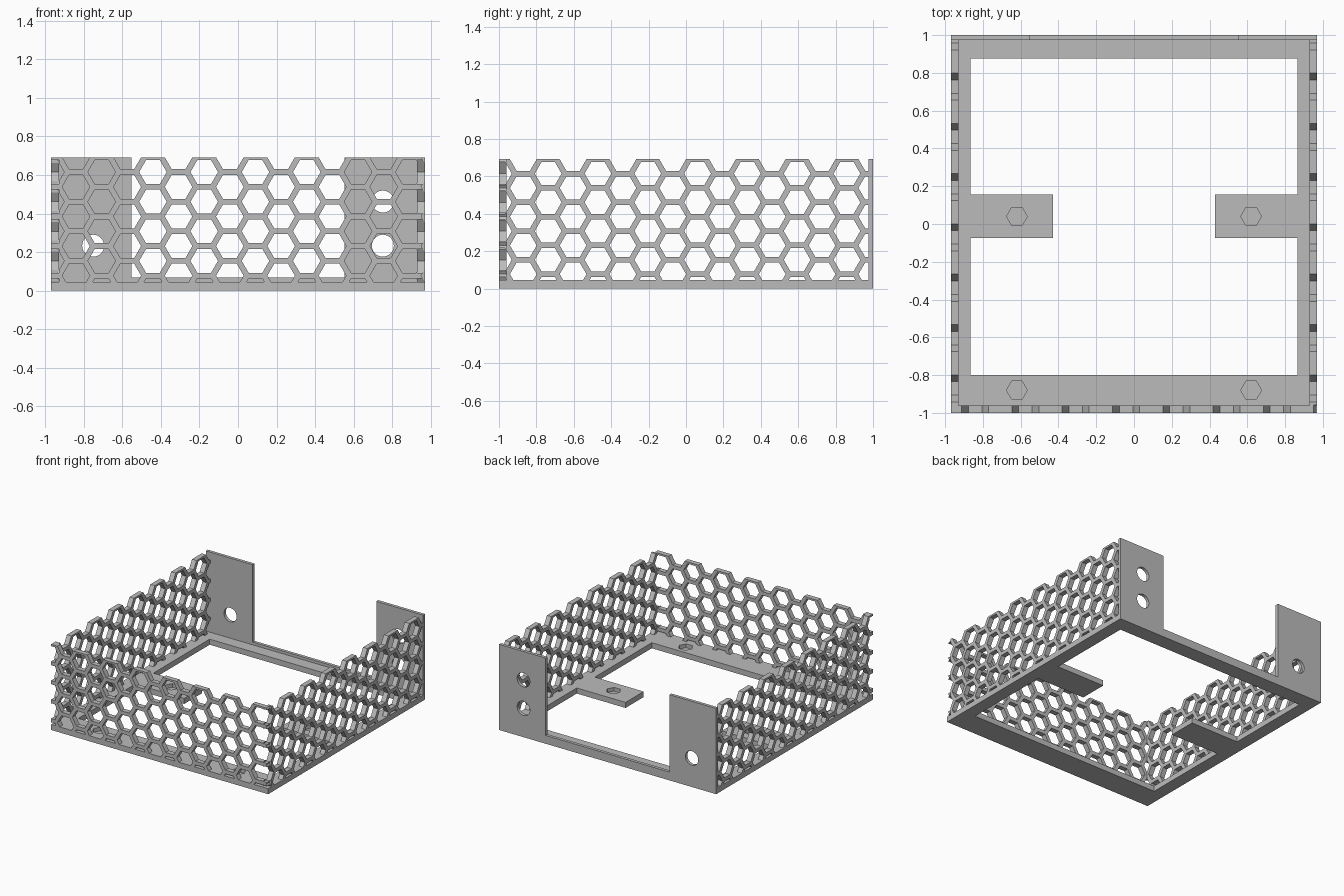
import bpy, bmesh, math
from mathutils import Vector

if "Cube" in bpy.data.objects:
    bpy.data.objects.remove(bpy.data.objects["Cube"])

W, D, TOP, FLOOR = 0.97, 1.0, 0.692, 0.045
WALL, PLATE = 0.04, 0.025
COL = 0.1331                    # spacing of hexagon columns
ROW = COL * 2 / math.sqrt(3)    # spacing of hexagons in a column
R = 0.0715                      # hexagon hole radius

grey = bpy.data.materials.new("light grey")
grey.use_nodes = True
grey.diffuse_color = (0.5, 0.5, 0.5, 1)
grey.node_tree.nodes["Principled BSDF"].inputs["Base Color"].default_value = (0.5, 0.5, 0.5, 1)


def prism(bm, points, offset):
    """Extrude a closed outline along offset."""
    low = [bm.verts.new(p) for p in points]
    high = [bm.verts.new(Vector(p) + Vector(offset)) for p in points]
    bm.faces.new(low)
    bm.faces.new(high)
    for i in range(len(low)):
        j = (i + 1) % len(low)
        bm.faces.new((low[i], low[j], high[j], high[i]))


def ring(u, v, radius, sides):
    return [(u + radius * math.cos(math.tau * i / sides),
             v + radius * math.sin(math.tau * i / sides)) for i in range(sides)]


def finish(name, bm, helper=False):
    bmesh.ops.recalc_face_normals(bm, faces=bm.faces)
    mesh = bpy.data.meshes.new(name)
    bm.to_mesh(mesh)
    bm.free()
    mesh.materials.append(grey)
    ob = bpy.data.objects.new(name, mesh)
    bpy.context.collection.objects.link(ob)
    if helper:
        ob.hide_render = True
        ob.hide_viewport = True
        ob.display_type = 'WIRE'
    return ob


def cut(ob, cutter):
    mod = ob.modifiers.new("cut", 'BOOLEAN')
    mod.operation = 'DIFFERENCE'
    mod.solver = 'EXACT'
    mod.object = cutter


def extruded(name, outline, z0, z1):
    bm = bmesh.new()
    prism(bm, [(x, y, z0) for x, y in outline], (0, 0, z1 - z0))
    return finish(name, bm)


def honeycomb(start, end):
    """Hole centres; even columns sit half a row lower."""
    for c in range(int((end - start) / COL) + 2):
        for r in range(6):
            yield start + c * COL, TOP - ROW * (r + (0.5 if c % 2 == 0 else 0))


# Floor frame with two inward tabs
IN, TAB, BACK, FRONT = 0.866, 0.43, 0.875, -0.80
T0, T1 = -0.073, 0.157
bm = bmesh.new()
outer = [(-W, -D), (W, -D), (W, D), (-W, D)]
inner = [(-IN, FRONT), (IN, FRONT), (IN, T0), (TAB, T0), (TAB, T1), (IN, T1), (IN, BACK),
         (-IN, BACK), (-IN, T1), (-TAB, T1), (-TAB, T0), (-IN, T0)]
floor = extruded("floor_frame", outer, 0, FLOOR)
opening = extruded("floor_opening_cutter", inner, -0.1, 0.2)

# Blind hexagonal nut pockets
bm.free()
bm = bmesh.new()
for x in (-0.62, 0.62):
    for y in (-0.88, 0.04):
        prism(bm, [(u, v, 0.015) for u, v in ring(x, y, 0.055, 6)], (0, 0, 0.1))
pockets = finish("nut_pocket_cutter", bm, True)
opening.hide_render = opening.hide_viewport = True
cut(floor, opening)
cut(floor, pockets)

# Front and side walls as one U shape
A, B, Y1 = W - WALL, -D + WALL, D - PLATE
walls = extruded("honeycomb_walls", [(-W, -D), (W, -D), (W, Y1), (A, Y1), (A, B),
                                     (-A, B), (-A, Y1), (-W, Y1)], FLOOR, TOP)

# Honeycomb holes through the front
bm = bmesh.new()
for x, z in honeycomb(-0.974, W):
    prism(bm, [(u, -D - 0.1, v) for u, v in ring(x, z, R, 6)], (0, 0.1 + WALL + 0.001, 0))
cut(walls, finish("front_hole_cutter", bm, True))

# Honeycomb holes through both sides
bm = bmesh.new()
for y, z in honeycomb(-1.003, Y1):
    for s in (-1, 1):
        prism(bm, [(s * (W + 0.1), u, v) for u, v in ring(y, z, R, 6)],
              (-s * (0.1 + WALL + 0.001), 0, 0))
cut(walls, finish("side_hole_cutter", bm, True))

# Back plate: two tall ends joined by a low lip
LIP, E = 0.067, 0.553
bm = bmesh.new()
profile = [(-W, FLOOR), (W, FLOOR), (W, TOP), (E, TOP), (E, LIP), (-E, LIP), (-E, TOP), (-W, TOP)]
prism(bm, [(x, Y1, z) for x, z in profile], (0, PLATE, 0))
back = finish("back_plate", bm)

# Round cable holes
bm = bmesh.new()
for x, z in ((-0.752, 0.233), (0.752, 0.233), (0.752, 0.462)):
    prism(bm, [(u, 0.9, v) for u, v in ring(x, z, 0.057, 32)], (0, 0.2, 0))
cut(back, finish("cable_hole_cutter", bm, True))
